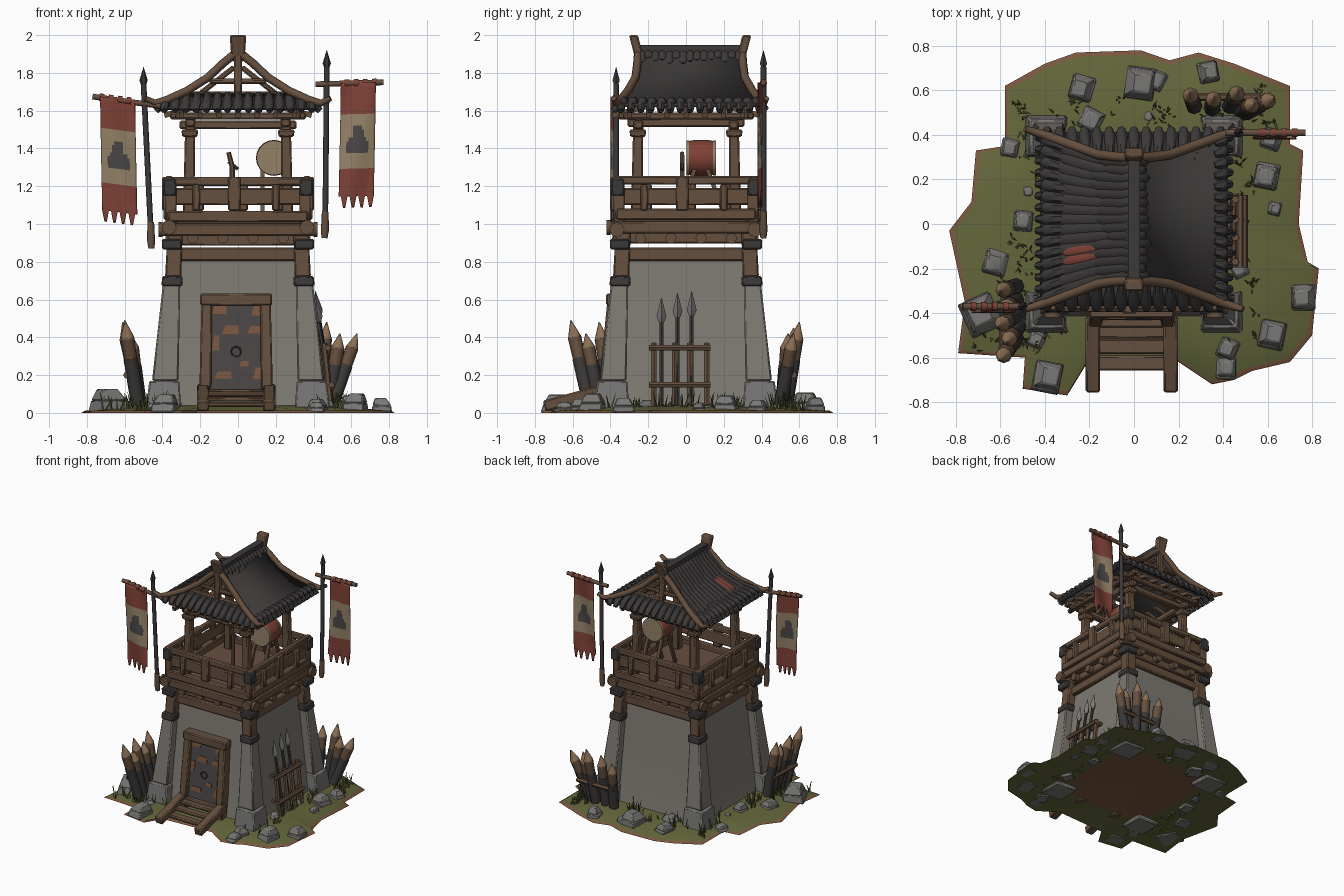
import bpy, bmesh, math, random
from mathutils import Vector as V, Matrix

if "Cube" in bpy.data.objects:
    bpy.data.objects.remove(bpy.data.objects["Cube"])
random.seed(4)
U = random.uniform

# ---- colours (sRGB picked, stored linear)
RGB = dict(plaster=(126, 122, 115), rock=(120, 119, 117), wood=(101, 79, 62), pale_wood=(140, 112, 85),
           charcoal=(60, 57, 56), iron=(74, 70, 70), red=(126, 65, 54), cloth=(148, 129, 104),
           grass=(98, 101, 58), earth=(122, 86, 62))
lin = lambda c: ((c / 255 + 0.055) / 1.055) ** 2.4
MAT = {}
for n, c in RGB.items():
    MAT[n] = bpy.data.materials.new(n)
    MAT[n].diffuse_color = (*map(lin, c), 1)

PARTS = {}

def add(name, verts, faces, mat):
    """Append a piece to a named part; mat is one colour or one per face."""
    vs, fs, ms = PARTS.setdefault(name, ([], [], []))
    o = len(vs)
    vs += [tuple(v) for v in verts]
    fs += [[i + o for i in f] for f in faces]
    ms += [mat] * len(faces) if isinstance(mat, str) else mat

BOX = [(0, 3, 2, 1), (4, 5, 6, 7), (0, 1, 5, 4), (1, 2, 6, 5), (2, 3, 7, 6), (3, 0, 4, 7)]
SQ = [(-1, -1), (1, -1), (1, 1), (-1, 1)]

def post(name, c0, h0, c1, h1, mat, ang=0):
    """Upright tapered box: level rectangles of half size h0, h1 at c0, c1."""
    R = Matrix.Rotation(ang, 3, 'Z')
    add(name, [V(c) + R @ V((a * h[0], b * h[1], 0)) for c, h in ((c0, h0), (c1, h1)) for a, b in SQ], BOX, mat)

def frame(d):
    d = d.normalized()
    side = V((1, 0, 0)) if abs(d.z) > 0.95 else d.cross(V((0, 0, 1))).normalized()
    up = side.cross(d).normalized()
    return d.cross(up), up

def beam(name, p, q, w, h, mat):
    """Box between two points, w wide and h high."""
    p, q = V(p), V(q)
    s, u = frame(q - p)
    add(name, [c + s * a * w / 2 + u * b * h / 2 for c in (p, q) for a, b in SQ], BOX, mat)

def tube(name, pts, rad, mat, n=8, flat=1):
    """Round bar through points; rad is one radius or one per point; flat squashes its height."""
    pts = [V(p) for p in pts]
    rad = rad if isinstance(rad, list) else [rad] * len(pts)
    vs, fs = [], []
    for i, p in enumerate(pts):
        s, u = frame(pts[min(i + 1, len(pts) - 1)] - pts[max(i - 1, 0)])
        vs += [p + rad[i] * (s * math.cos(k * math.tau / n) + flat * u * math.sin(k * math.tau / n)) for k in range(n)]
    for i in range(len(pts) - 1):
        fs += [(i*n + k, i*n + (k+1) % n, (i+1)*n + (k+1) % n, (i+1)*n + k) for k in range(n)]
    fs += [list(range(n)), list(range(len(vs) - n, len(vs)))]
    add(name, vs, fs, mat)

# ---- ground: thin, slightly domed grass sheet with earth rim and earth middle underneath
OUT = [(-.58, .62), (-.40, .72), (-.26, .77), (.03, .78), (.16, .735), (.29, .77), (.45, .72), (.70, .62), (.70, .36),
       (.76, .33), (.74, 0), (.78, -.17), (.83, -.2), (.80, -.5), (.70, -.62), (.53, -.66), (.45, -.70), (.35, -.72),
       (.20, -.62), (-.22, -.64), (-.3, -.77), (-.5, -.74), (-.49, -.6), (-.79, -.58), (-.76, -.35), (-.83, -.03),
       (-.73, .1), (-.71, .33), (-.58, .35)]
N = len(OUT)
inner = [(x * .4 / max(abs(x), abs(y)), y * .4 / max(abs(x), abs(y))) for x, y in OUT]
lip = [(x * .975, y * .975) for x, y in OUT]
vs = [(x, y, z) for ring, z in ((OUT, 0), (lip, .012), (inner, .04), (inner, .03)) for x, y in ring]
fs, ms = [], []
for a, b, m in ((0, 1, 'earth'), (1, 2, 'grass'), (3, 0, 'grass')):
    fs += [(a*N + i, a*N + (i+1) % N, b*N + (i+1) % N, b*N + i) for i in range(N)]
    ms += [m] * N
add('ground', vs, fs + [list(range(2*N, 3*N)), list(range(3*N, 4*N))], ms + ['grass', 'earth'])

# ---- rocks and grass tufts
ROCKS = [(-.62, -.17, .06), (-.5, .01, .05), (-.47, .15, .03), (-.69, -.41, .085), (-.39, -.69, .07), (.42, -.56, .05),
         (.41, -.65, .05), (.62, -.5, .065), (.76, -.33, .06), (.6, .22, .06), (.63, .07, .035), (.62, .38, .05),
         (.03, .63, .075), (.10, .64, .05), (-.23, .61, .06), (.33, .68, .05), (-.2, .46, .06), (.47, -.2, .045),
         (.47, .1, .04), (.07, .48, .03), (-.56, .34, .045), (-.43, -.52, .045)]
for x, y, r in ROCKS:
    a, h = U(-.5, .5), r * U(.8, 1.4)
    c = (x + U(-.15, .15) * r, y + U(-.15, .15) * r)
    post('rocks', (x, y, .003), (r * .9, r), (*c, h * .6), (r * .85, r * .9), 'rock', a)
    post('rocks', (*c, h * .6), (r * .84, r * .89), (c[0] + U(-.2, .2) * r, c[1], h + .015), (r * .5, r * .55), 'rock', a)

def tuft(x, y):
    for _ in range(4):
        x += U(-.02, .02); y += U(-.02, .02)
        tube('grass_tufts', [(x, y, .015), (x + U(-.03, .03), y + U(-.03, .03), U(.05, .12))], [.007, .001], 'grass', 3)
for i in range(60):
    k = math.pi / 2 * (i % 4)
    p = Matrix.Rotation(k, 3, 'Z') @ V((U(-.52, .52), U(.45, .55), 0))
    if not (abs(p.x) < .23 and p.y < 0):
        tuft(p.x, p.y)
for i in range(16):
    tuft(-.58 + U(-.12, .12), -.42 + U(-.15, .15)); tuft(.48 + U(-.15, .15), .53 + U(-.08, .08))

# ---- flared plaster wall
prof = [(0.032, .415), (.2, .385), (.5, .352), (.86, .315)]
vs = [(a * h, b * h, z) for z, h in prof for a, b in SQ]
fs = [(4*i + k, 4*i + (k+1) % 4, 4*i + 4 + (k+1) % 4, 4*i + 4 + k) for i in range(3) for k in range(4)]
add('tower_wall', vs, fs + [(12, 13, 14, 15)], 'plaster')

# ---- four corners: stone pillars, iron collars, wood posts
for sx, sy in SQ:
    c = lambda d, z: (sx * d, sy * d, z)
    post('pillar', c(.395, 0), (.095, .095), c(.39, .17), (.08, .08), 'rock')
    post('pillar', c(.385, .17), (.07, .07), c(.352, .68), (.046, .046), 'plaster')
    post('collar', c(.35, .67), (.056, .056), c(.347, .725), (.054, .054), 'charcoal')
    post('corner_post', c(.343, .72), (.043, .043), c(.333, .96), (.04, .04), 'wood')
    post('collar', c(.35, .865), (.052, .052), c(.35, .92), (.054, .054), 'charcoal')
    post('railing', c(.355, 1.0), (.03, .03), c(.355, 1.24), (.03, .03), 'wood')
    post('collar', c(.362, 1.15), (.036, .036), c(.362, 1.24), (.034, .034), 'charcoal')
    post('roof_post', c(.262, 1.02), (.03, .03), c(.252, 1.56), (.027, .027), 'wood')
    post('roof_post', c(.255, 1.46), (.04, .04), c(.255, 1.5), (.045, .045), 'wood')

# ---- platform, railing and roof frame, the same on each side
post('platform_floor', (0, 0, .96), (.36, .36), (0, 0, 1.03), (.36, .36), 'wood')
for k in range(4):
    R = Matrix.Rotation(k * math.pi / 2, 3, 'Z')
    e = .012 * (k % 2)
    def bar(name, d, l, z, w, h, mat='wood'):
        beam(name, R @ V((-l, -d, z)), R @ V((l, -d, z)), w, h, mat)
    def stub(name, x, d, z0, z1, hx, hy, mat='wood'):
        h = (hx, hy) if k % 2 == 0 else (hy, hx)
        post(name, R @ V((x, -d, z0)), h, R @ V((x, -d, z1)), h, mat)
    bar('platform_beam', .325, .33, .84, .05, .07)
    bar('platform_beam', .32, .36, .915 + e, .05, .06)
    bar('platform_beam', .365, .415, .97 + e, .055, .065)
    bar('platform_beam', .37, .37, 1.04 + e, .05, .06)
    bar('railing', .365, .35, 1.145, .022, .09)
    bar('railing', .365, .39, 1.225 + e / 2, .04, .045)
    for x in (-.22, -.02, .2):
        w = .034 if x == -.02 else .02
        stub('railing', x, .38, 1.07, 1.25 if x == -.02 else 1.21, w, .022)
    for x in (-.24, -.08, .08, .24):
        tube('joist_ends', [R @ V((x, -.30, .925)), R @ V((x, -.385, .925))], .03, 'wood')
    for s in (-1, 1):
        tube('beam_caps', [R @ V((s * .40, -.365, .97 + e)), R @ V((s * .42, -.365, .97 + e))], .04, 'wood')
    bar('roof_frame', .252, .31, 1.525 + e, .05, .045)
    bar('roof_frame', .31, .36, 1.572, .04, .035)
    for i in range(7):
        x = -.3 + i * .1
        beam('rafters', R @ V((x, -.2, 1.625)), R @ V((x, -.39, 1.575)), .026, .028, 'wood')

# ---- concave roof
Y0 = .022
SL = [(.015, 1.915, .27), (.08, 1.83, .275), (.16, 1.76, .285), (.27, 1.695, .32), (.36, 1.655, .36), (.42, 1.625, .385)]

def slope(t):
    i = min(int(t * 5), 4)
    f = t * 5 - i
    return [SL[i][j] * (1 - f) + SL[i + 1][j] * f for j in range(3)]

for s in (-1, 1):
    vs = [(s * x, Y0 + v * h, z) for x, z, h in (slope(i / 10) for i in range(11)) for v in (-1, 1)]
    add('roof_slope', vs, [(2*i, 2*i + 1, 2*i + 3, 2*i + 2) for i in range(10)], 'charcoal')
    add('roof_skirt', [(-.28, Y0 + s * .29, 1.685), (.28, Y0 + s * .29, 1.685), (.42, Y0 + s * .385, 1.61),
                       (-.42, Y0 + s * .385, 1.61)], [(0, 1, 2, 3)], 'charcoal')

def tile(s, v, t0, t1, r, mat='charcoal', flat=1, lift=.004):
    pts = []
    for f in (0, .3, .8, 1):
        x, z, h = slope(t0 + (t1 - t0) * f)
        pts.append((s * x, Y0 + v * h, z + lift + .008 * f))
    tube('roof_tiles', pts, [r * .6, r * .95, r, r * .4], mat, 6, flat)

for i in range(15):
    v = -.95 + 1.9 * i / 14
    cut = .4 + U(-.1, .1)
    tile(-1, v, 0, cut, .026, flat=.4)                          # long flat shingles, left slope
    tile(-1, v, cut - .1, .78, .029, flat=.4)
    tile(-1, v, .66 + U(-.06, .06), 1, .026, flat=.8)
    tile(1, v, .8, 1, .026)                                     # worn right slope: edge rows only
    tile(1, v, 0, U(.1, .2), .022, flat=.6)
    for s in (-1, 1):
        x = -.39 + .78 * i / 14
        y, z = min(.385, .29 + max(0, abs(x) - .28) * .6), 1.685 - max(0, abs(x) - .28) * .4
        tube('skirt_tiles', [(x * .97, Y0 + s * y, z), (x, Y0 + s * .375, 1.63), (x, Y0 + s * .405, 1.60)],
             [.02, .027, .017], 'charcoal', 7)
        tube('eave_lumps', [(s * .40, Y0 + v * .385, 1.635), (s * .435, Y0 + v * .385, 1.598)], [.026, .017], 'charcoal', 7)
for v in (-.57, -.45):
    tile(-1, v, .42, .7, .026, 'red', .4, .01)                  # repaired patch

# ---- ridge, barge poles and open gable timbers
beam('ridge', (0, -.25, 1.925), (0, .30, 1.925), .055, .045, 'charcoal')
for s in (-1, 1):
    y = Y0 + s * .275
    post('ridge_end', (0, y - s * .01, 1.86), (.034, .022), (0, y + s * .025, 2.0), (.044, .024), 'wood')
    arc = [(0, .275, 1.915), (.08, .28, 1.85), (.16, .29, 1.775), (.27, .33, 1.705), (.38, .37, 1.655), (.44, .39, 1.64), (.49, .405, 1.665)]
    for m in (-1, 1):
        tube('barge_pole', [(m * a, Y0 + s * b, c) for a, b, c in arc], [.022] * 5 + [.019, .014], 'wood')
        beam('gable_timbers', (m * .2, y - s * .02, 1.69), (m * .02, y - s * .02, 1.83), .025, .028, 'wood')
    beam('gable_timbers', (-.28, y, 1.685), (.28, y, 1.685), .035, .035, 'wood')
    beam('gable_timbers', (-.15, y, 1.755), (.15, y, 1.755), .03, .028, 'wood')
    post('gable_timbers', (0, y, 1.67), (.022, .02), (0, y, 1.9), (.022, .02), 'wood')

# ---- door, frame and steps
X = -.01
wy = lambda z: -.415 + z * .1
post('door', (X, wy(.1), .08), (.15, .03), (X, wy(.6), .59), (.145, .03), 'iron')
for x, z, w, h in [(-.10, .545, .04, .022), (-.04, .44, .045, .022), (.09, .44, .04, .02), (.1, .54, .03, .025),
                   (-.12, .37, .018, .04), (.11, .21, .03, .03), (-.08, .2, .045, .018), (.03, .26, .025, .015)]:
    post('door_patches', (x, wy(z - h) - .03, z - h), (w, .004), (x + .008, wy(z + h) - .03, z + h), (w * .8, .004), 'earth')
tube('door_ring', [(X + .026 * math.cos(a * .785), wy(.33) - .036, .325 + .026 * math.sin(a * .785)) for a in range(9)], .005, 'charcoal', 5)
for s in (-1, 1):
    post('door_frame', (X + s * .165, wy(.02) - .02, .02), (.032, .04), (X + s * .155, wy(.6) - .02, .61), (.028, .04), 'wood')
    beam('stair_rails', (X + s * .175, -.42, .125), (X + s * .175, -.75, .036), .065, .06, 'wood')
beam('door_frame', (X - .19, wy(.6) - .025, .60), (X + .19, wy(.6) - .025, .60), .085, .065, 'wood')
beam('door_frame', (X - .15, -.43, .105), (X + .15, -.43, .105), .07, .04, 'wood')
for y, z in ((-.48, .1), (-.55, .072), (-.625, .044)):
    beam('steps', (X - .15, y, z), (X + .15, y, z), .068, .026, 'wood')

# ---- spear rack on the right side
for y in (-.17, -.06, .02, .11):
    tube('rack', [(.49, y, .04), (.455, y, .37)], .017, 'wood', 6)
for z in (.15, .345):
    for dx in (0, -.05):
        tube('rack', [(.51 - z * .1 + dx, -.195, z), (.51 - z * .1 + dx, .13, z)], .017, 'wood', 6)
for y, h in ((-.13, .61), (-.045, .635), (.03, .645)):
    tube('spears', [(.50, y, .04), (.425, y, h - .13)], .012, 'charcoal', 6)
    tube('spears', [(.425, y, h - .14), (.422, y, h - .1), (.41, y, h)], [.01, .026, .001], 'rock', 4)

# ---- sharpened stakes: front left and back right
def stake(b, t):
    b, t = V(b), V(t)
    at = lambda f: b.lerp(t, f)
    tube('stakes', [at(0), at(.55)], .037, 'charcoal')
    tube('stakes', [at(.53), at(.8)], [.034, .036], 'wood')
    tube('stakes', [at(.79), t], [.037, .003], 'pale_wood')
for b, t in [((-.53, -.51), (-.60, -.61, .49)), ((-.52, -.46), (-.57, -.53, .42)), ((-.52, -.4), (-.61, -.46, .48)),
             ((-.53, -.34), (-.58, -.38, .43)), ((-.53, -.28), (-.60, -.30, .48)), ((.27, .53), (.25, .59, .42)),
             ((.35, .52), (.36, .57, .45)), ((.43, .53), (.47, .60, .48)), ((.48, .51), (.54, .54, .42)), ((.50, .50), (.63, .57, .42))]:
    stake((*b, .045), t)
tube('stake_ties', [(-.59, -.56, .2), (-.58, -.27, .2)], .018, 'wood', 6)
tube('stake_ties', [(.24, .57, .2), (.57, .57, .2)], .018, 'wood', 6)

# ---- banners on spear poles: stripes and emblem coloured by cell
def banner(s, y, z0, z1, xt, top, tilt):
    tube('flag_pole', [(s * .458, y, z0), (s * .46, y, z0 + .04), (s * .462, y, z0 + .14)], [.016, .021, .018], 'wood')
    tube('flag_pole', [(s * .462, y, z0 + .1), (s * xt, y, z1 - .09)], .015, 'charcoal')
    tube('flag_pole', [(s * xt, y, z1 - .1), (s * xt, y, z1 - .07), (s * xt, y, z1)], [.01, .022, .001], 'charcoal', 6)
    tube('flag_bar', [(s * .41, y, top - tilt), (s * .6, y, top), (s * .77, y, top + tilt)], .015, 'wood')
    nx, nz, W, H = 16, 32, .185, .66
    vs, fs, ms = [], [], []
    for j in range(nz + 1):
        for i in range(nx + 1):
            u, w = i / nx, j / nz
            rag = (.06 if i % 4 in (0, 1) else 0) * max(0, j - 26) / 6      # torn lower hem
            vs.append((s * (.545 + u * W - .012 * w), y - .018 + .01 * math.sin(u * 5 + w * 4), top + tilt * u - w * H + rag))
    for j in range(nz):
        for i in range(nx):
            a = j * (nx + 1) + i
            emb = (15 <= j <= 17 and 3 <= i <= 12) or (11 <= j < 15 and 6 <= i <= 9) or (12 <= j <= 13 and 9 < i <= 10) \
                or (j == 14 and 4 <= i <= 11)
            fs.append((a, a + 1, a + nx + 2, a + nx + 1))
            ms.append('red' if j < 8 or j >= 22 else 'iron' if emb else 'cloth')
    add('banner_cloth', vs, fs, ms)
    for i in range(4):
        x = .565 + i * .048
        tube('banner_loops', [(s * x, y, top + tilt * i / 4), (s * (x + .025), y, top + tilt * (i + .5) / 4)], .02, 'red')
banner(-1, -.37, .87, 1.83, .50, 1.65, .025)
banner(1, .41, .925, 1.92, .47, 1.745, .005)

# ---- war drum, stand and small striker post
D = V((.19, .08, 1.35))
tube('drum', [D + V((0, y, 0)) for y in (-.07, -.035, .035, .07)], [.088, .095, .095, .088], 'red', 20)
for s in (-1, 1):
    tube('drum_head', [D + V((0, s * .064, 0)), D + V((0, s * .078, 0))], .092, 'cloth', 20)
    for m in (-1, 1):
        beam('drum_stand', (.19 + m * .06, .08 + s * .13, 1.03), (.19 + m * .06, .08 + s * .03, 1.3), .022, .022, 'wood')
tube('striker_post', [(-.03, -.02, 1.03), (-.03, -.02, 1.3), (-.05, -.02, 1.38)], [.015, .014, .012], 'wood', 6)
tube('striker_post', [(-.05, -.02, 1.33), (0, -.02, 1.29)], .011, 'charcoal', 6)

# ---- turn every named part into an object
BEVEL = dict.fromkeys('pillar collar corner_post railing platform_beam roof_post roof_frame door_frame stair_rails steps ridge_end gable_timbers'.split(), .008)
BEVEL['rocks'] = .012
SHEET = {'banner_cloth': .005, 'roof_slope': .014, 'roof_skirt': .014}
for name, (vs, fs, ms) in PARTS.items():
    me = bpy.data.meshes.new(name)
    me.from_pydata(vs, [], fs)
    used = sorted(set(ms))
    for m in used:
        me.materials.append(MAT[m])
    for p, m in zip(me.polygons, ms):
        p.material_index = used.index(m)
        p.use_smooth = name not in ('ground', 'rocks')
    bm = bmesh.new()
    bm.from_mesh(me)
    bmesh.ops.recalc_face_normals(bm, faces=bm.faces)
    bm.to_mesh(me)
    bm.free()
    me.set_sharp_from_angle(angle=math.radians(50))
    ob = bpy.data.objects.new(name, me)
    bpy.context.collection.objects.link(ob)
    if name in BEVEL:
        b = ob.modifiers.new('bevel', 'BEVEL')
        b.width, b.segments, b.limit_method, b.angle_limit = BEVEL[name], 1, 'ANGLE', math.radians(60)
    if name in SHEET:
        sm = ob.modifiers.new('thickness', 'SOLIDIFY')
        sm.thickness, sm.offset = SHEET[name], 0

for m in bpy.data.materials:
    if m.users and not m.is_grease_pencil:
        m.use_nodes = True
        m.node_tree.nodes["Principled BSDF"].inputs["Base Color"].default_value = m.diffuse_color
